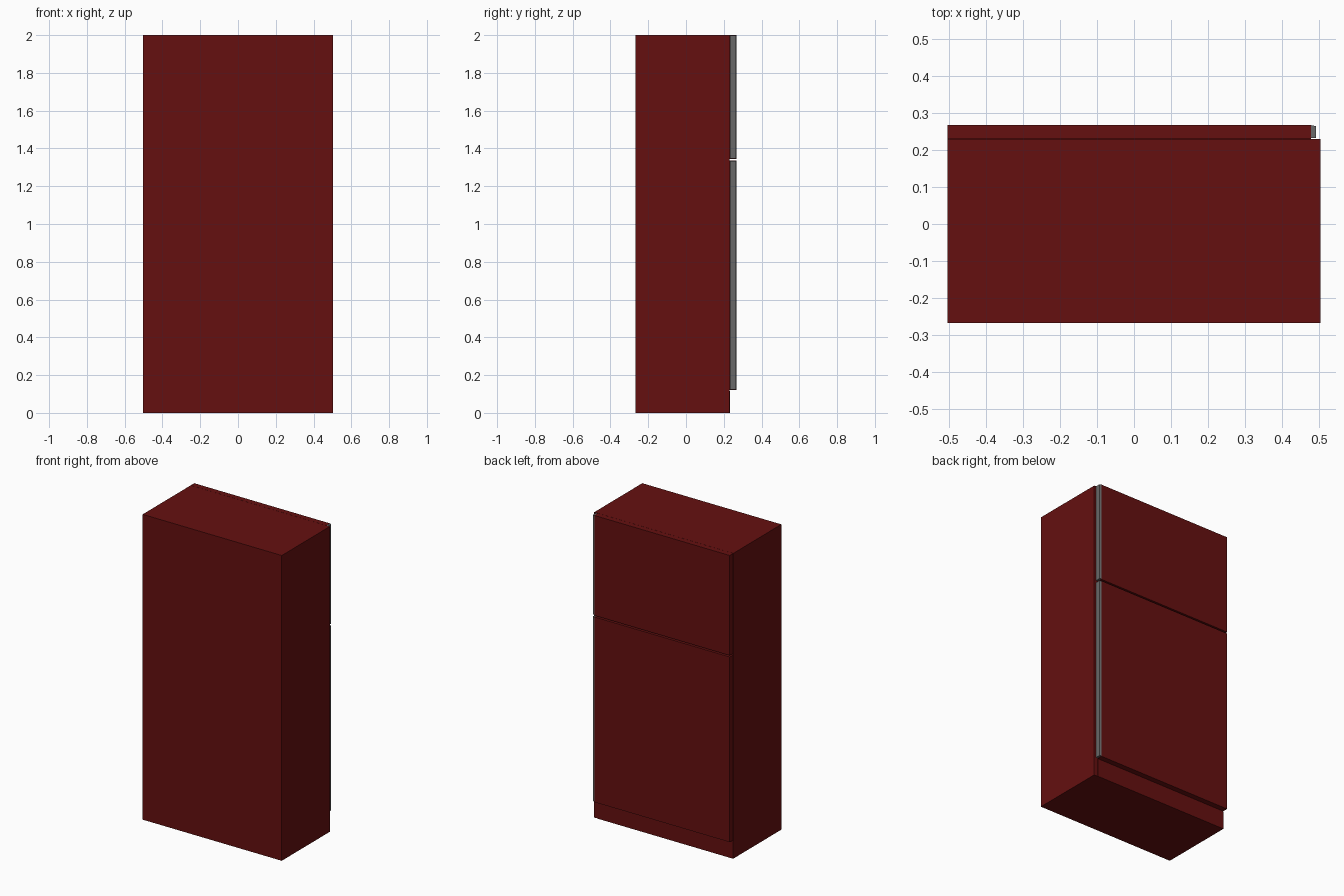
import bpy, bmesh

if "Cube" in bpy.data.objects:
    bpy.data.objects.remove(bpy.data.objects["Cube"])


def material(name, color):
    m = bpy.data.materials.new(name)
    m.diffuse_color = color
    m.use_nodes = True
    m.node_tree.nodes["Principled BSDF"].inputs["Base Color"].default_value = m.diffuse_color
    return m


red = material("dark_red", (0.13, 0.005, 0.005, 1))
grey = material("metal_grey", (0.14, 0.14, 0.14, 1))


def prism(name, profile, z0, z1, mat):
    """Extrude an XY outline from z0 to z1."""
    bm = bmesh.new()
    face = bm.faces.new([bm.verts.new((x, y, z0)) for x, y in profile])
    ext = bmesh.ops.extrude_face_region(bm, geom=[face])
    top = [v for v in ext["geom"] if isinstance(v, bmesh.types.BMVert)]
    bmesh.ops.translate(bm, verts=top, vec=(0, 0, z1 - z0))
    bmesh.ops.recalc_face_normals(bm, faces=bm.faces)
    mesh = bpy.data.meshes.new(name)
    bm.to_mesh(mesh)
    bm.free()
    mesh.materials.append(mat)
    ob = bpy.data.objects.new(name, mesh)
    bpy.context.collection.objects.link(ob)
    return ob


def rect(x0, x1, y0, y1):
    return [(x0, y0), (x1, y0), (x1, y1), (x0, y1)]


SIDE, BACK, FACE, DOOR = 0.504, -0.267, 0.23, 0.267

# Cabinet body
prism("cabinet_body", rect(-SIDE, SIDE, BACK, FACE), 0, 2, red)

# Thin kick plate below the doors
prism("kick_plate", rect(-SIDE, 0.478, FACE, FACE + 0.002), 0, 0.117, red)

# Doors with a bevelled grip strip on the opening edge
grip = [(0.478, 0.232), (0.491, 0.232), (0.491, 0.264), (0.478, DOOR)]
for name, z0, z1 in (("lower", 0.122, 1.335), ("upper", 1.345, 2.0)):
    prism(name + "_door", rect(-SIDE, 0.478, FACE + 0.001, DOOR), z0, z1, red)
    prism(name + "_grip_strip", grip, z0 + 0.003, z1 - 0.001, grey)
